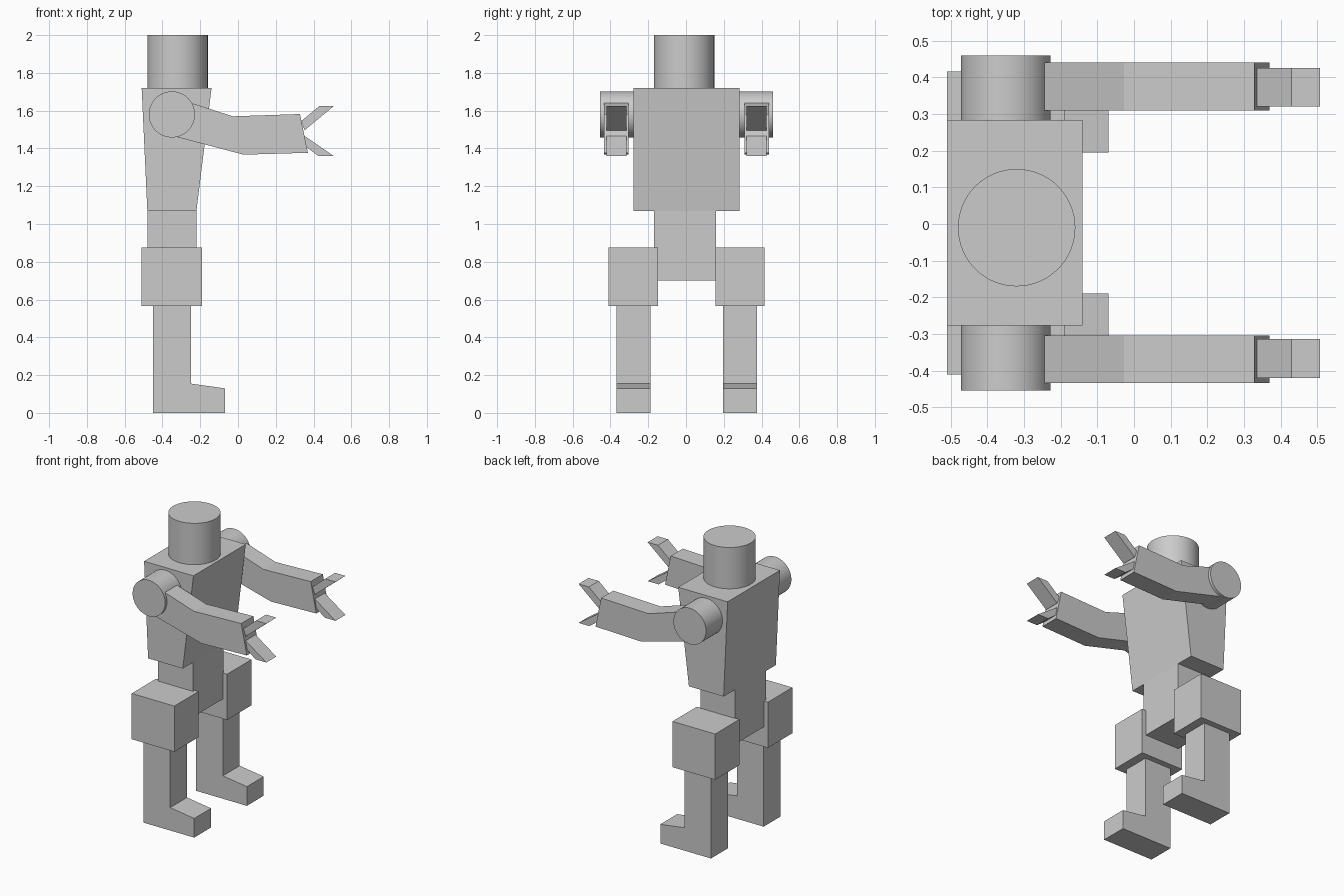
import bpy, bmesh, math
from mathutils import Matrix

if "Cube" in bpy.data.objects:
    bpy.data.objects.remove(bpy.data.objects["Cube"])

CY = 0.003  # y of the mirror plane


def finish(bm, name):
    bmesh.ops.recalc_face_normals(bm, faces=bm.faces)
    me = bpy.data.meshes.new(name)
    bm.to_mesh(me)
    bm.free()
    ob = bpy.data.objects.new(name, me)
    bpy.context.collection.objects.link(ob)
    return ob


def slab(name, profile, y0, y1):
    """Extrude an x-z profile from y0 to y1."""
    bm = bmesh.new()
    face = bm.faces.new([bm.verts.new((x, y0, z)) for x, z in profile])
    ext = bmesh.ops.extrude_face_region(bm, geom=[face])
    verts = [v for v in ext["geom"] if isinstance(v, bmesh.types.BMVert)]
    bmesh.ops.translate(bm, verts=verts, vec=(0, y1 - y0, 0))
    return finish(bm, name)


def rect(x0, x1, z0, z1):
    return [(x0, z0), (x1, z0), (x1, z1), (x0, z1)]


def cylinder(name, centre, radius, depth, along_y=False):
    bm = bmesh.new()
    m = Matrix.Translation(centre)
    if along_y:
        m = m @ Matrix.Rotation(math.pi / 2, 4, 'X')
    bmesh.ops.create_cone(bm, cap_ends=True, segments=64, radius1=radius,
                          radius2=radius, depth=depth, matrix=m)
    ob = finish(bm, name)
    bpy.ops.object.select_all(action='DESELECT')
    ob.select_set(True)
    bpy.context.view_layer.objects.active = ob
    bpy.ops.object.shade_smooth_by_angle(angle=math.radians(30))
    return ob


# Head, torso and pelvis
cylinder("head", (-0.32, -0.01, 1.86), 0.16, 0.28)
slab("torso", [(-0.48, 1.07), (-0.22, 1.07), (-0.14, 1.72), (-0.51, 1.72)],
     CY - 0.28, CY + 0.28)
slab("pelvis", rect(-0.48, -0.22, 0.70, 1.07), -0.17, 0.16)

# Side profiles of the limb parts
limbs = {
    "hip": (rect(-0.51, -0.19, 0.565, 0.875), 0.152, 0.413),
    "leg": (rect(-0.45, -0.25, 0.155, 0.565), 0.192, 0.372),
    "foot": ([(-0.45, 0), (-0.07, 0), (-0.07, 0.13), (-0.25, 0.155),
              (-0.45, 0.155)], 0.192, 0.372),
    "arm": ([(-0.36, 1.47), (-0.31, 1.457), (0.03, 1.367), (0.37, 1.377),
             (0.328, 1.582), (-0.027, 1.57), (-0.245, 1.64), (-0.32, 1.66)],
            0.307, 0.437),
    "upper_finger": ([(0.335, 1.545), (0.352, 1.496), (0.507, 1.624),
                      (0.43, 1.624)], 0.317, 0.423),
    "lower_finger": ([(0.351, 1.467), (0.362, 1.408), (0.425, 1.36),
                      (0.507, 1.36)], 0.317, 0.423),
}

for side, s in (("left", 1), ("right", -1)):
    for part, (profile, inner, outer) in limbs.items():
        slab(f"{side}_{part}", profile, CY + s * inner, CY + s * outer)
    # Shoulder joint
    cylinder(f"{side}_shoulder", (-0.35, CY + s * 0.367, 1.58), 0.122, 0.18, True)
